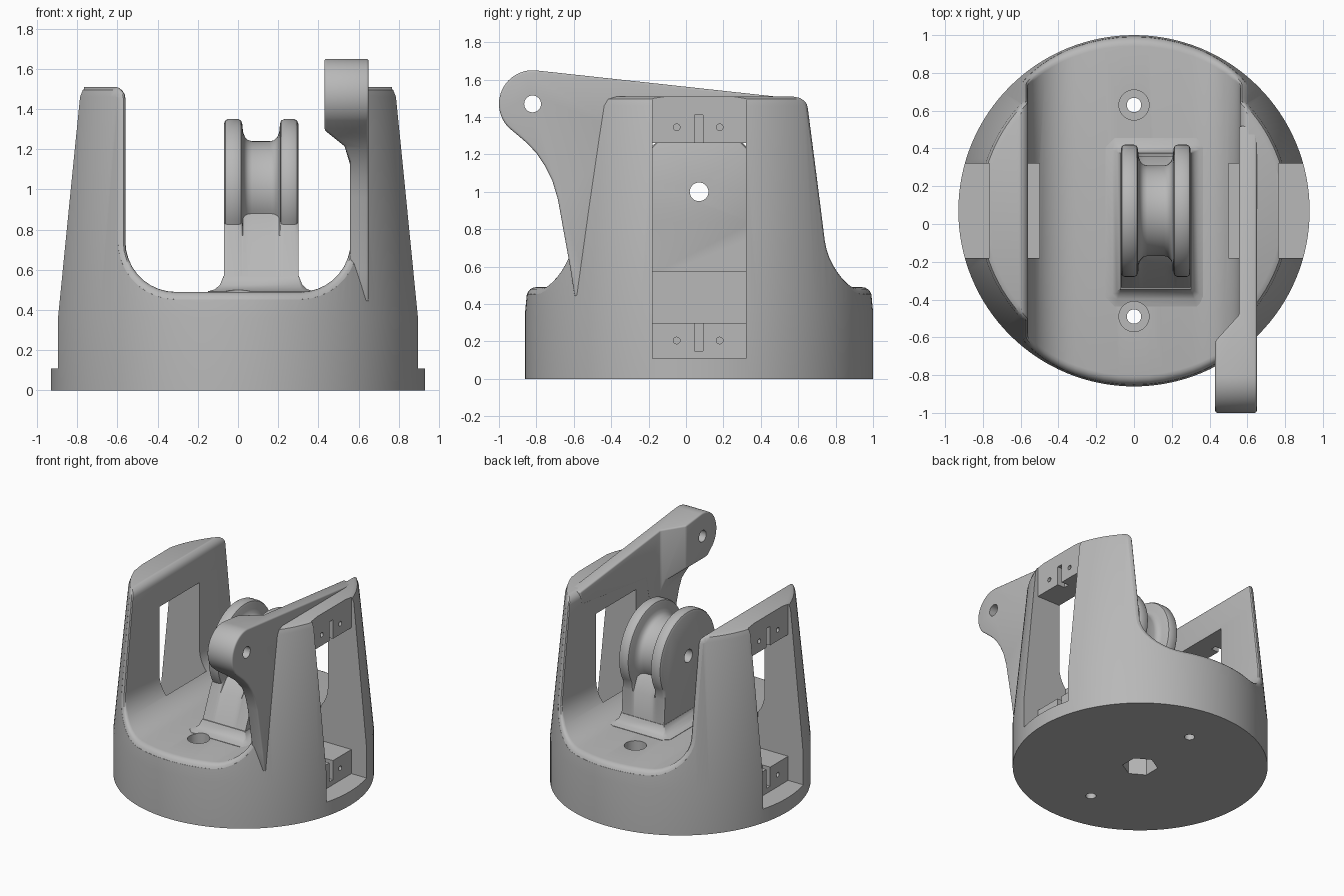
import bpy, bmesh, math
from math import sin, cos, radians, sqrt

if "Cube" in bpy.data.objects:
    bpy.data.objects.remove(bpy.data.objects["Cube"], do_unlink=True)

grey = bpy.data.materials.new("plain grey")
grey.use_nodes = True
grey.diffuse_color = (0.48, 0.48, 0.48, 1)
grey.node_tree.nodes["Principled BSDF"].inputs["Base Color"].default_value = (0.48, 0.48, 0.48, 1)

CY = 0.07          # y of the turning axis
TOP = 1.51         # tower height


def loft(name, rings):
    """Closed solid skinned through rings of equal point count."""
    bm = bmesh.new()
    vs = [[bm.verts.new(p) for p in ring] for ring in rings]
    n = len(vs[0])
    for a, b in zip(vs, vs[1:]):
        for i in range(n):
            j = (i + 1) % n
            bm.faces.new((a[i], a[j], b[j], b[i]))
    bm.faces.new(vs[0])
    bm.faces.new(vs[-1])
    bmesh.ops.recalc_face_normals(bm, faces=bm.faces)
    mesh = bpy.data.meshes.new(name)
    bm.to_mesh(mesh)
    bm.free()
    mesh.materials.append(grey)
    ob = bpy.data.objects.new(name, mesh)
    bpy.context.collection.objects.link(ob)
    return ob


def prism(name, pts, axis, a, b):
    """Extrude a 2D outline along x, y or z from a to b."""
    place = {"x": lambda p, t: (t, p[0], p[1]),
             "y": lambda p, t: (p[0], t, p[1]),
             "z": lambda p, t: (p[0], p[1], t)}[axis]
    return loft(name, [[place(p, t) for p in pts] for t in (a, b)])


def arc(cx, cy, r, start, end, steps):
    angles = [radians(start + (end - start) * i / steps) for i in range(steps + 1)]
    return [(cx + r * cos(t), cy + r * sin(t)) for t in angles]


def circle(cx, cy, r, sides=32):
    return arc(cx, cy, r, 90, 450, sides)[:-1]


def box(x0, x1, y0, y1, z0, z1):
    return prism("cutter", [(x0, y0), (x1, y0), (x1, y1), (x0, y1)], "z", z0, z1)


def apply_modifier(ob, kind, **settings):
    mod = ob.modifiers.new("step", kind)
    for key, value in settings.items():
        setattr(mod, key, value)
    bpy.context.view_layer.objects.active = ob
    bpy.ops.object.modifier_apply(modifier=mod.name)


def combine(ob, tool, operation="DIFFERENCE"):
    tool.hide_render = True
    apply_modifier(ob, "BOOLEAN", operation=operation, solver="EXACT", object=tool)
    bpy.data.objects.remove(tool, do_unlink=True)


def smooth(ob):
    bpy.ops.object.select_all(action="DESELECT")
    ob.select_set(True)
    bpy.context.view_layer.objects.active = ob
    bpy.ops.object.shade_smooth_by_angle(angle=radians(32))


def body_radius(z):
    return 0.93 - 0.11 * max(0, z - 0.36) / 1.15


# Body: straight drum that tapers above the foot
levels = [(0.93, 0), (0.93, 0.36), (body_radius(1.46), 1.46),
          (body_radius(1.49) - 0.01, 1.495), (body_radius(TOP) - 0.035, TOP)]
body = loft("body", [[(x, y, z) for x, y in circle(0, CY, r, 128)] for r, z in levels])

# Round-bottomed channel between the towers, widening at the rim to soften it
half = [((x, 0.49), (0, -1)) for x in (0.08, 0.16, 0.24)]
for t in range(-90, 1, 10):
    c, s = cos(radians(t)), sin(radians(t))
    half.append(((0.31 + 0.25 * c, 0.74 + 0.25 * s), (c, s)))
half += [((0.56, z), (1, 0)) for z in (0.9, 1.1, 1.3)]
for t in range(0, 81, 20):
    c, s = cos(radians(t)), sin(radians(t))
    half.append(((0.62 - 0.06 * c, 1.452 + 0.06 * s), (c, -s)))
half.append(((0.61, 1.8), (0, 0)))
mirrored = [((-p[0], p[1]), (-n[0], n[1])) for p, n in reversed(half)]
outline = mirrored + [((0, 0.49), (0, -1))] + half

SOFT = 0.045
stations = [(SOFT * (1 - sin(radians(t))), SOFT * (1 - cos(radians(t)))) for t in range(0, 81, 20)]
stations += [(-0.02, SOFT), (-0.3, SOFT)]


def channel_ring(side, inset, grow):
    ring = []
    for (px, pz), (nx, nz) in outline:
        x, z = px + nx * grow, pz + nz * grow
        ring.append((x, CY + side * (sqrt(body_radius(z) ** 2 - x * x) - inset), z))
    return ring


combine(body, loft("channel", [channel_ring(-1, *s) for s in reversed(stations)]
                   + [channel_ring(1, *s) for s in stations]))

# Mounting recess, window, cable slots and screw holes in each tower
for side in (-1, 1):
    combine(body, box(side * 0.765, side * 1.2, -0.18, 0.32, 0.11, 1.7))
    combine(body, box(side * 0.5, side * 1.1, -0.18, 0.32, 0.30, 1.26))
    for z0, z1, hole_z in ((0.15, 0.31, 0.205), (1.25, 1.41, 1.345)):
        combine(body, box(side * 0.70, side * 0.9, 0.045, 0.09, z0, z1))
        for y in (-0.05, 0.18):
            combine(body, prism("cutter", circle(y, hole_z, 0.018, 16), "x",
                                side * 0.68, side * 0.9))

# Pulley block: two round flanges, a groove and a sloping foot, about x = 0.115
def pulley_ring(x, r):
    pts = arc(CY, 1.0, r, -30, 210, 48)
    pts += [(-0.25, 0.77), (-0.39, 0.45), (0.38, 0.45), (0.36, 0.76)]
    return [(x, y, z) for y, z in pts]


section = [(0.185, 0.328), (0.178, 0.343), (0.165, 0.35), (0.115, 0.35), (0.1, 0.343),
           (0.094, 0.328), (0.09, 0.285), (0.08, 0.26), (0.065, 0.245), (0.045, 0.24)]
rings = [pulley_ring(0.115 - w, r) for w, r in section]
rings += [pulley_ring(0.115 + w, r) for w, r in reversed(section)]
pulley = loft("pulley_block", rings)
combine(pulley, prism("cutter", circle(CY, 1.0, 0.05), "x", -0.3, 0.6))

# Flared skirt where the block meets the floor
skirt_rings = []
for z, o in ((0.45, 0.08), (0.493, 0.08), (0.503, 0.045), (0.525, 0.02), (0.57, 0.002)):
    x0, x1, y0, y1 = -0.07 - o, 0.30 + o, -0.342 - 1.2 * o, 0.374 + o
    c = 0.6 * o
    skirt_rings.append([(x0 + c, y0, z), (x1 - c, y0, z), (x1, y0 + c, z), (x1, y1 - c, z),
                        (x1 - c, y1, z), (x0 + c, y1, z), (x0, y1 - c, z), (x0, y0 + c, z)])
skirt = loft("block_skirt", skirt_rings)

# Floor screw holes with counterbores, and the hexagonal nut pocket underneath
for y in (0.63, -0.49):
    combine(body, prism("cutter", circle(0, y, 0.038), "z", -0.1, 0.6))
    combine(body, prism("cutter", circle(0, y, 0.08), "z", 0.38, 0.62))
combine(skirt, prism("cutter", circle(0, -0.49, 0.08), "z", 0.38, 0.62))
combine(body, prism("cutter", circle(0, CY, 0.13, 6), "z", -0.1, 0.25))

# Arm: side outline trimmed by its plan and front outlines
side_outline = arc(-0.82, 1.47, 0.18, 84, 225, 24)
side_outline += [(-0.90, 1.303), (-0.85, 1.26), (-0.80, 1.207), (-0.755, 1.14), (-0.715, 1.06),
                 (-0.685, 0.96), (-0.62, 0.6), (-0.595, 0.44), (-0.5, 0.44), (-0.3, 1.3),
                 (0.5, 1.4), (0.52, 1.505)]
arm = prism("arm", side_outline, "x", 0.43, 0.65)
plan = [(0.4, -1.1), (0.7, -1.1), (0.7, 0.7), (0.557, 0.7), (0.557, -0.48), (0.43, -0.62), (0.4, -0.62)]
combine(arm, prism("cutter", plan, "z", 0.3, 1.8), "INTERSECT")
front = [(0.4, 1.8), (0.4, 1.31), (0.43, 1.295), (0.53, 1.215), (0.557, 1.14),
         (0.557, 0.3), (0.7, 0.3), (0.7, 1.8)]
combine(arm, prism("cutter", front, "y", -1.2, 0.8), "INTERSECT")
apply_modifier(arm, "BEVEL", width=0.025, segments=3, limit_method="ANGLE", angle_limit=radians(40))
combine(arm, prism("cutter", circle(-0.82, 1.47, 0.045), "x", 0.3, 0.8))

for part in (body, pulley, skirt, arm):
    smooth(part)
